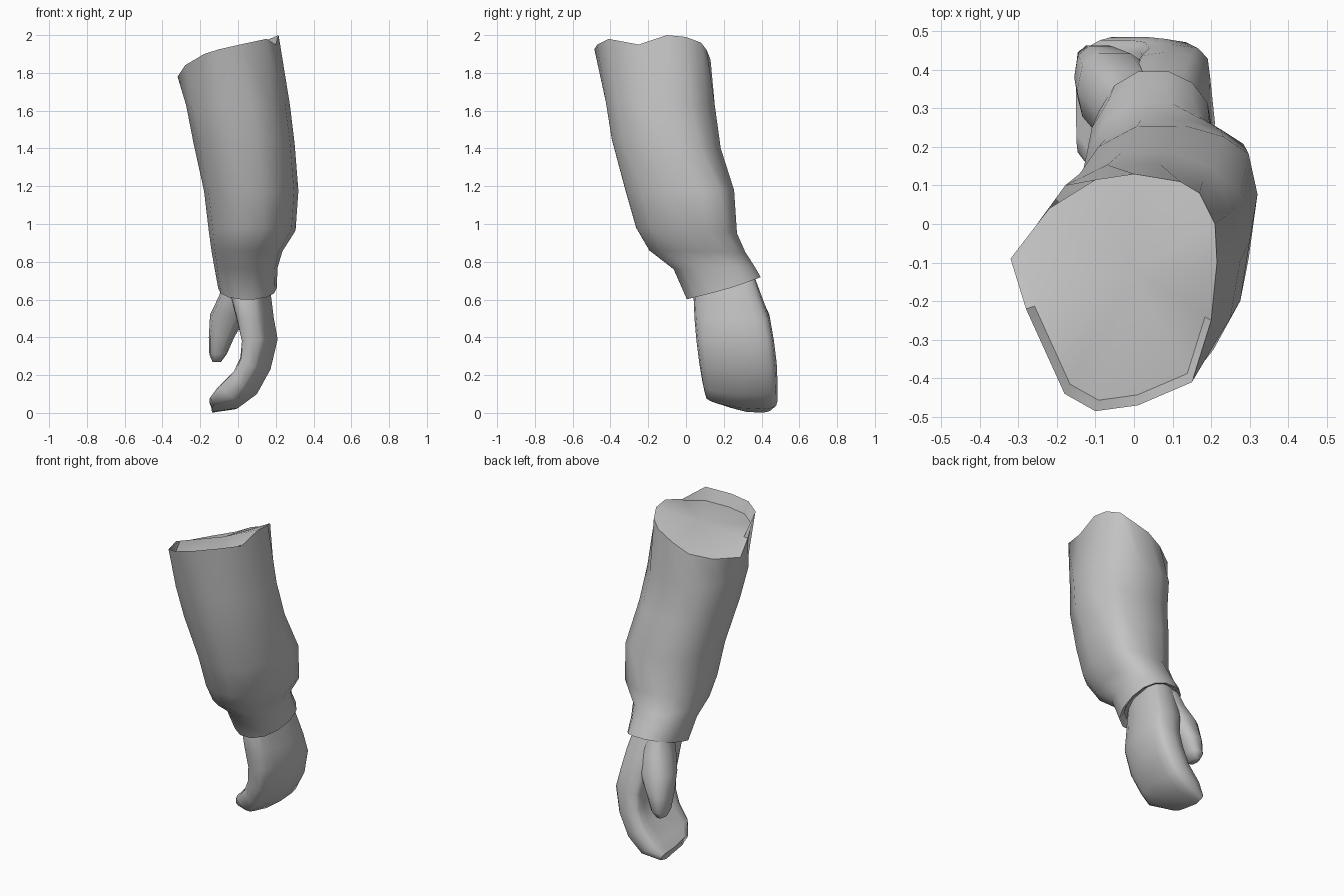
import bpy, bmesh, math
from mathutils import Vector

if "Cube" in bpy.data.objects:
    bpy.data.objects.remove(bpy.data.objects["Cube"])

grey = bpy.data.materials.new("plain grey")
grey.diffuse_color = (0.55, 0.55, 0.55, 1)
grey.use_nodes = True
grey.node_tree.nodes["Principled BSDF"].inputs["Base Color"].default_value = grey.diffuse_color


def section(sides, square=0.85):
    """Unit rounded outline from -1 to 1 in both directions."""
    pts = []
    for i in range(sides):
        a = 2 * math.pi * i / sides
        c, s = math.cos(a), math.sin(a)
        pts.append((math.copysign(abs(c) ** square, c), math.copysign(abs(s) ** square, s)))
    return pts


def mix(lo, hi, t):
    return lo + (hi - lo) * (t + 1) / 2


def loft(name, rings, angle, peak=None):
    """Skin a list of equal rings and close both ends with a fan."""
    bm = bmesh.new()
    rows = [[bm.verts.new(p) for p in ring] for ring in rings]
    n = len(rows[0])
    for a, b in zip(rows, rows[1:]):
        for i in range(n):
            j = (i + 1) % n
            bm.faces.new((a[i], a[j], b[j], b[i]))
    for row, tip in ((rows[0], peak), (rows[-1], None)):
        mid = bm.verts.new(tip or sum((v.co for v in row), Vector()) / n)
        for i in range(n):
            bm.faces.new((row[i], row[(i + 1) % n], mid))
    bmesh.ops.recalc_face_normals(bm, faces=bm.faces)
    me = bpy.data.meshes.new(name)
    bm.to_mesh(me)
    bm.free()
    me.materials.append(grey)
    ob = bpy.data.objects.new(name, me)
    bpy.context.collection.objects.link(ob)
    bpy.ops.object.select_all(action='DESELECT')
    ob.select_set(True)
    bpy.context.view_layer.objects.active = ob
    bpy.ops.object.shade_smooth_by_angle(angle=math.radians(angle))
    return ob


# Sleeve: tilted rings as front y, front z, back y, back z, left x, right x, right bulge shift
sleeve_rows = [
    (-0.43, 1.64, 0.16, 1.62, -0.275, 0.275, 0.04),
    (-0.40, 1.45, 0.19, 1.40, -0.235, 0.300, 0.06),
    (-0.325, 1.17, 0.26, 1.18, -0.18, 0.320, 0.11),
    (-0.27, 0.98, 0.275, 0.95, -0.155, 0.305, 0.11),
    (-0.20, 0.86, 0.32, 0.85, -0.14, 0.235, 0.05),
    (-0.07, 0.76, 0.365, 0.78, -0.125, 0.210, 0.03),
    (0.00, 0.60, 0.40, 0.72, -0.105, 0.205, 0.03),
    (0.02, 0.615, 0.385, 0.72, -0.09, 0.19, 0.03),
    (0.03, 0.64, 0.375, 0.74, -0.08, 0.18, 0.03),
]
outline = section(14, 0.92)
rings = [[Vector((mix(xl, xr, c), mix(yf, yb, s) + shift * max(0, c) * (1 - s * s),
                  mix(zf, zb, s))) for c, s in outline]
         for yf, zf, yb, zb, xl, xr, shift in sleeve_rows]

# Uneven upper rim, from the right side round the back
rim = [Vector(p) for p in (
    (0.215, -0.10, 2.0), (0.21, 0.0, 1.99), (0.17, 0.08, 1.96), (0.12, 0.11, 1.92),
    (0.0, 0.13, 1.87), (-0.10, 0.115, 1.82), (-0.22, 0.04, 1.79), (-0.32, -0.09, 1.78),
    (-0.28, -0.22, 1.84), (-0.18, -0.44, 1.90), (-0.10, -0.485, 1.925), (0.01, -0.47, 1.95),
    (0.15, -0.41, 1.98), (0.20, -0.25, 1.95))]

# Closed end: level at the back, slightly sunk behind the front edge
peak = Vector((0.0, -0.13, 1.91))
recess = []
for p in rim:
    q = p.lerp(peak, 0.08)
    if p.y < -0.3:
        q.z -= 0.07
    recess.append(q)
loft("sleeve", [recess, rim] + rings, 50, peak)

# Hand: cupped rings as inner x, inner z, outer x, outer z, front y, back y, palm hollow
hand_rows = [
    (-0.03, 0.75, 0.14, 0.76, 0.08, 0.35, 0.0),
    (-0.04, 0.62, 0.175, 0.62, 0.04, 0.40, 0.0),
    (-0.025, 0.50, 0.190, 0.50, 0.045, 0.445, 0.02),
    (-0.01, 0.38, 0.210, 0.39, 0.055, 0.465, 0.05),
    (-0.015, 0.30, 0.172, 0.23, 0.07, 0.48, 0.05),
    (-0.04, 0.21, 0.10, 0.095, 0.085, 0.485, 0.03),
    (-0.11, 0.11, 0.00, 0.018, 0.10, 0.485, 0.0),
    (-0.15, 0.05, -0.13, 0.0, 0.18, 0.45, 0.0),
]
rings = []
for k, (xi, zi, xo, zo, yf, yb, hollow) in enumerate(hand_rows):
    ring = []
    for i, (c, s) in enumerate(section(16, 0.55)):
        x, y, z = mix(xi, xo, c), mix(yf, yb, s), mix(zi, zo, c)
        if c < 0:
            x += hollow * (1 - s * s)               # cupped palm
        elif k > 2 and i in (1, 15):
            x -= 0.008                              # shallow finger grooves
        if 0 < k < 6:
            x -= 0.06 * max(0, -s) * (c + 1) / 2    # knuckles slope toward the front
        z += max(0, (k - 4) / 3) * 0.25 * max(0, 0.34 - y)
        ring.append(Vector((x, y, z)))
    rings.append(ring)
loft("hand", rings, 60)

# Thumb: rings as z, left x, right x, front y, back y
thumb_rows = [
    (0.72, -0.07, 0.07, 0.18, 0.36),
    (0.62, -0.10, 0.07, 0.19, 0.40),
    (0.52, -0.148, 0.05, 0.245, 0.445),
    (0.40, -0.155, -0.02, 0.295, 0.465),
    (0.31, -0.152, -0.06, 0.335, 0.465),
    (0.27, -0.135, -0.09, 0.36, 0.44),
]
loft("thumb", [[Vector((mix(xl, xr, c), mix(yf, yb, s), z)) for c, s in section(10, 0.75)]
               for z, xl, xr, yf, yb in thumb_rows], 60)
